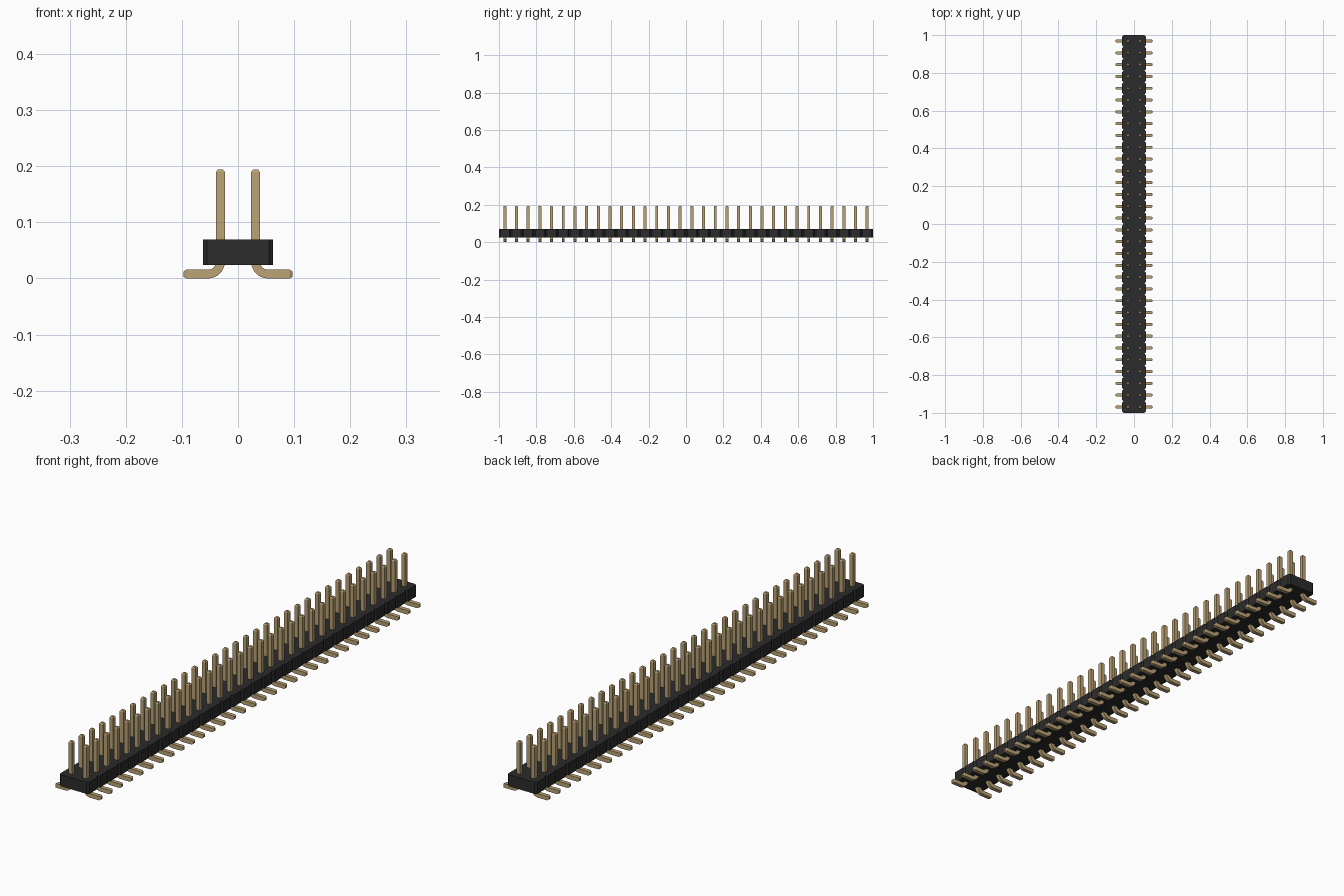
import bpy
import bmesh
import math

PINS = 32
PITCH = 2 / PINS
HALF_X = PITCH          # half width of the housing
NOTCH = 0.007           # chamfer cut at each pitch boundary
PIN = 0.0078            # half thickness of a pin
TIP = 0.0045            # length of the tapered tips
BOTTOM, TOP = 0.024, 0.069

if "Cube" in bpy.data.objects:
    bpy.data.objects.remove(bpy.data.objects["Cube"], do_unlink=True)


def material(name, color, roughness):
    mat = bpy.data.materials.new(name)
    mat.use_nodes = True
    mat.diffuse_color = color
    shader = mat.node_tree.nodes["Principled BSDF"]
    shader.inputs["Base Color"].default_value = color
    shader.inputs["Roughness"].default_value = roughness
    return mat


def add_object(name, bm, mat):
    bmesh.ops.recalc_face_normals(bm, faces=bm.faces[:])
    mesh = bpy.data.meshes.new(name)
    bm.to_mesh(mesh)
    bm.free()
    mesh.materials.append(mat)
    obj = bpy.data.objects.new(name, mesh)
    bpy.context.collection.objects.link(obj)
    return obj


black = material("black plastic", (0.025, 0.025, 0.025, 1), 0.6)
gold = material("gold metal", (0.50, 0.37, 0.18, 1), 0.4)

# Housing: a strip of chamfered cells, outlined once and extruded
side = []
for i in range(PINS):
    y = -1 + i * PITCH
    side += [(HALF_X - NOTCH, y), (HALF_X, y + NOTCH), (HALF_X, y + PITCH - NOTCH)]
side.append((HALF_X - NOTCH, 1))
outline = side + [(-x, y) for x, y in reversed(side)]
bm = bmesh.new()
base = bm.faces.new([bm.verts.new((x, y, BOTTOM)) for x, y in outline])
grown = bmesh.ops.extrude_face_region(bm, geom=[base], use_keep_orig=True)
lifted = [v for v in grown["geom"] if isinstance(v, bmesh.types.BMVert)]
bmesh.ops.translate(bm, verts=lifted, vec=(0, 0, TOP - BOTTOM))
add_object("housing", bm, black)

# Pin path: straight post, rounded bend, flat foot: x, z, angle, half thickness
POST_X, POST_TOP, FOOT_X = PITCH / 2, 0.194, 0.097
RADIUS, STEPS = 0.022, 8
path = [(POST_X, POST_TOP, 0, PIN * 0.6), (POST_X, POST_TOP - TIP, 0, PIN)]
for i in range(STEPS + 1):
    a = math.pi / 2 * i / STEPS
    path.append((POST_X + RADIUS * (1 - math.cos(a)),
                 PIN + RADIUS * (1 - math.sin(a)), a, PIN))
path += [(FOOT_X - TIP, PIN, math.pi / 2, PIN), (FOOT_X, PIN, math.pi / 2, PIN * 0.6)]

# Sweep a square section along the path
bm = bmesh.new()
rings = []
for x, z, a, h in path:
    rings.append([bm.verts.new((x + s * h * math.cos(a), t * h, z + s * h * math.sin(a)))
                  for s, t in ((-1, -1), (1, -1), (1, 1), (-1, 1))])
for r0, r1 in zip(rings, rings[1:]):
    for k in range(4):
        n = (k + 1) % 4
        bm.faces.new((r0[k], r0[n], r1[n], r1[k]))
bm.faces.new(rings[0])
bm.faces.new(rings[-1])
bmesh.ops.translate(bm, verts=bm.verts[:], vec=(0, -1 + PITCH / 2, 0))
pins = add_object("pins", bm, gold)

# Second row by mirroring, then repeat along the strip
pins.modifiers.new("second row", "MIRROR")
array = pins.modifiers.new("pin rows", "ARRAY")
array.count = PINS
array.use_relative_offset = False
array.use_constant_offset = True
array.constant_offset_displace = (0, PITCH, 0)

# Smooth the bends and keep the square edges crisp
bpy.ops.object.select_all(action="DESELECT")
pins.select_set(True)
bpy.context.view_layer.objects.active = pins
bpy.ops.object.shade_smooth_by_angle(angle=math.radians(25))
